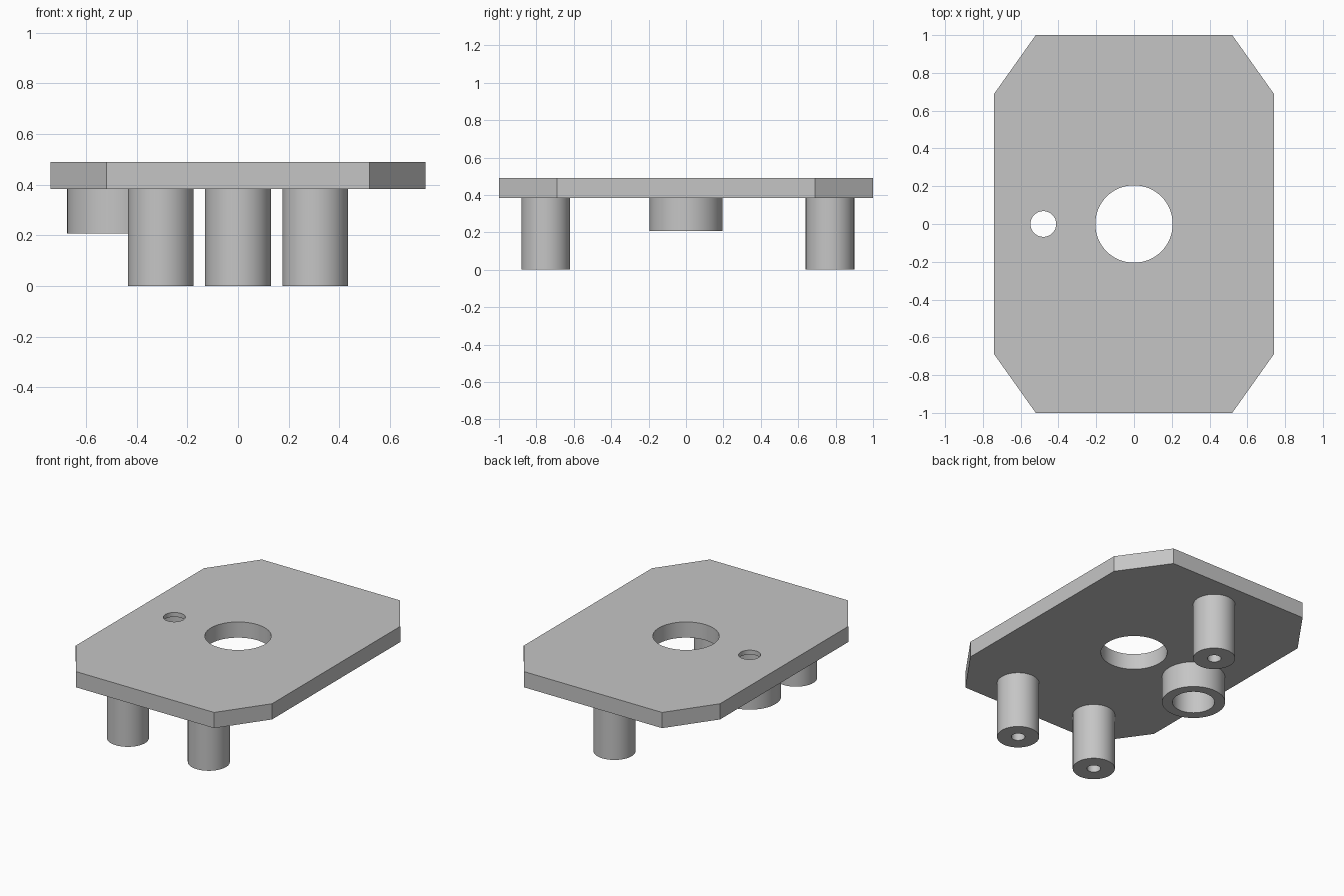
import bpy, bmesh, math

cube = bpy.data.objects.get("Cube")
if cube:
    bpy.data.objects.remove(cube, do_unlink=True)

SEGMENTS = 64
TOP, UNDERSIDE, BOSS_BOTTOM, LIP = 0.49, 0.383, 0.207, 0.46
BOSS_X, BORE_R = -0.48, 0.13

grey = bpy.data.materials.new("plain grey")
grey.use_nodes = True
colour = (0.56, 0.56, 0.56, 1)
grey.diffuse_color = colour
grey.node_tree.nodes["Principled BSDF"].inputs["Base Color"].default_value = colour


def add_object(name, bm):
    bmesh.ops.recalc_face_normals(bm, faces=bm.faces)
    mesh = bpy.data.meshes.new(name)
    bm.to_mesh(mesh)
    bm.free()
    mesh.materials.append(grey)
    obj = bpy.data.objects.new(name, mesh)
    bpy.context.collection.objects.link(obj)
    return obj


def smooth(obj):
    bpy.ops.object.select_all(action="DESELECT")
    obj.select_set(True)
    bpy.context.view_layer.objects.active = obj
    bpy.ops.object.shade_smooth_by_angle(angle=math.radians(30))


def turned(name, profile, x, y):
    """Spin a radius/height profile round a vertical axis."""
    bm = bmesh.new()
    verts = [bm.verts.new((r, 0, z)) for r, z in profile]
    edges = [bm.edges.new(pair) for pair in zip(verts, verts[1:])]
    bmesh.ops.spin(bm, geom=verts + edges, cent=(0, 0, 0), axis=(0, 0, 1),
                   angle=math.tau, steps=SEGMENTS)
    bmesh.ops.remove_doubles(bm, verts=bm.verts, dist=0.0001)
    bmesh.ops.translate(bm, verts=bm.verts, vec=(x, y, 0))
    obj = add_object(name, bm)
    return obj


def cut_hole(target, radius, x, bottom, top):
    """Cut a round vertical hole and discard the cutter."""
    cutter = turned("hole_cutter", [(0, bottom), (radius, bottom), (radius, top), (0, top)], x, 0)
    cutter.hide_render = True
    mod = target.modifiers.new("hole", "BOOLEAN")
    mod.operation = "DIFFERENCE"
    mod.solver = "EXACT"
    mod.object = cutter
    bpy.context.view_layer.objects.active = target
    bpy.ops.object.modifier_apply(modifier=mod.name)
    bpy.data.objects.remove(cutter, do_unlink=True)


# Plate with clipped corners
quarter = [(0.74, 0.69), (0.52, 1)]
half = quarter + [(-x, y) for x, y in reversed(quarter)]
outline = half + [(-x, -y) for x, y in half]
bm = bmesh.new()
base = bm.faces.new([bm.verts.new((x, y, UNDERSIDE)) for x, y in outline])
raised = bmesh.ops.extrude_face_region(bm, geom=[base], use_keep_orig=True)["geom"]
bmesh.ops.translate(bm, vec=(0, 0, TOP - UNDERSIDE),
                    verts=[v for v in raised if isinstance(v, bmesh.types.BMVert)])
plate = add_object("plate", bm)

# Central opening, small hole and the wider bore beneath it
cut_hole(plate, 0.205, 0, 0, 1)
cut_hole(plate, 0.068, BOSS_X, 0, 1)
cut_hole(plate, BORE_R, BOSS_X, 0, LIP)
smooth(plate)

# Hollow boss under the small hole
boss = turned("hollow_boss", [(BORE_R, UNDERSIDE), (BORE_R, BOSS_BOTTOM),
                              (0.195, BOSS_BOTTOM), (0.195, UNDERSIDE)], BOSS_X, 0)
smooth(boss)

# Three legs, each with a blind screw hole
legs = {"front_right_leg": (-0.305, -0.75), "front_left_leg": (0.305, -0.75),
        "back_leg": (0, 0.77)}
for name, (x, y) in legs.items():
    leg = turned(name, [(0, 0.3), (0.042, 0.3), (0.042, 0), (0.13, 0),
                        (0.13, UNDERSIDE)], x, y)
    smooth(leg)
